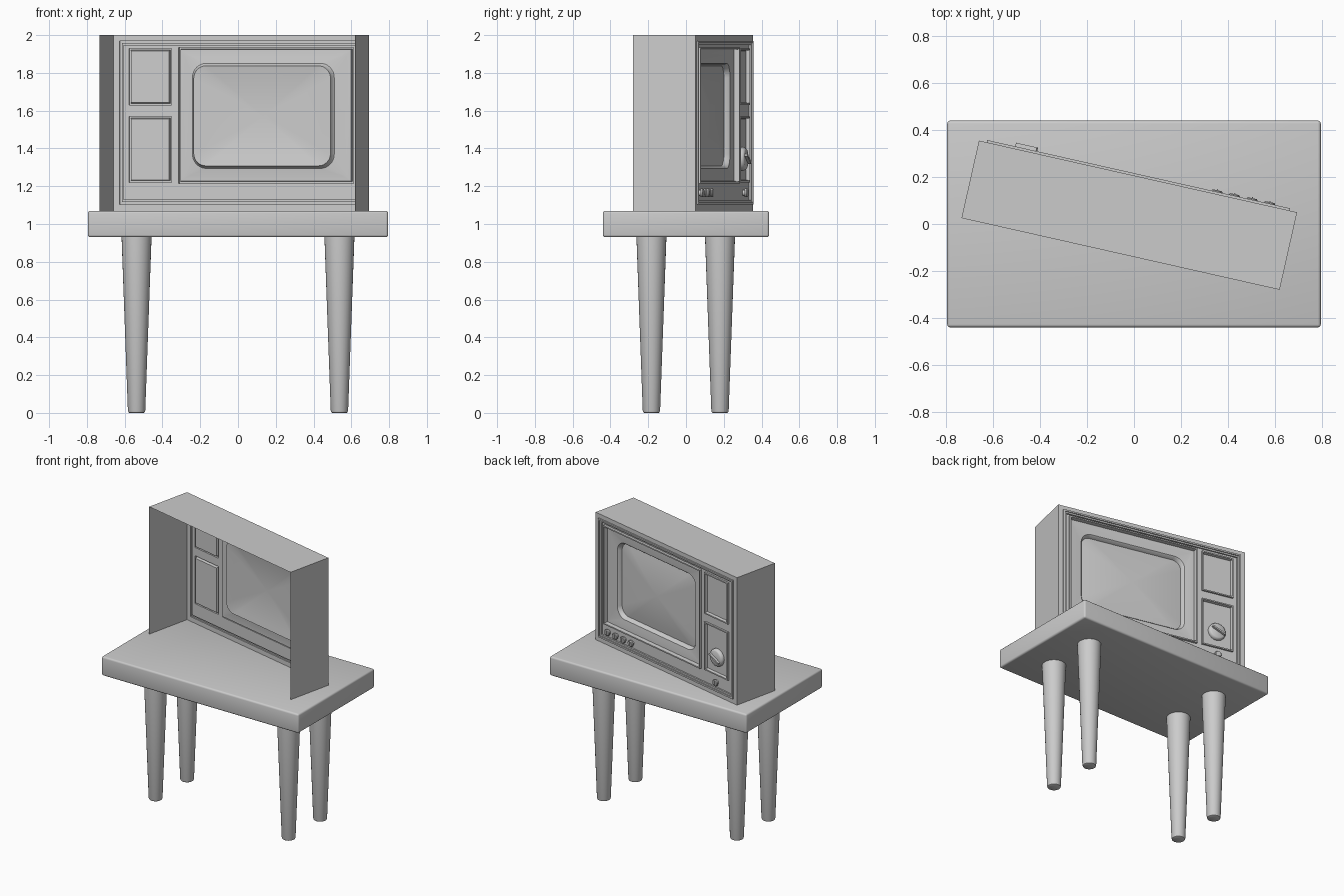
import bpy, bmesh, math
from mathutils import Matrix, Vector

if "Cube" in bpy.data.objects:
    bpy.data.objects.remove(bpy.data.objects["Cube"])

TV = Matrix.Translation((-0.02, 0.0375, 0)) @ Matrix.Rotation(math.radians(-12.7), 4, 'Z')


def finish(name, bm, matrix=None, recalc=True, angle=35):
    bmesh.ops.remove_doubles(bm, verts=bm.verts, dist=0.0001)
    if recalc:
        bmesh.ops.recalc_face_normals(bm, faces=bm.faces)
    me = bpy.data.meshes.new(name)
    bm.to_mesh(me)
    bm.free()
    ob = bpy.data.objects.new(name, me)
    bpy.context.collection.objects.link(ob)
    if matrix:
        ob.matrix_world = matrix
    bpy.ops.object.select_all(action='DESELECT')
    bpy.context.view_layer.objects.active = ob
    ob.select_set(True)
    bpy.ops.object.shade_smooth_by_angle(angle=math.radians(angle))
    return ob


def rounded(x0, x1, z0, z1, r, y, n=8):
    """Rounded rectangle loop in the xz plane at depth y."""
    pts = []
    corners = [(x1 - r, z1 - r), (x0 + r, z1 - r), (x0 + r, z0 + r), (x1 - r, z0 + r)]
    for k, (cx, cz) in enumerate(corners):
        for i in range(n + 1):
            a = math.pi / 2 * (k + i / n)
            pts.append(Vector((cx + r * math.cos(a), y, cz + r * math.sin(a))))
    return pts


def loft(bm, loops, cap=True):
    """Skin from the outer loop inwards, facing +y."""
    rows = [[bm.verts.new(p) for p in lp] for lp in loops]
    n = len(rows[0])
    for a, b in zip(rows, rows[1:]):
        for i in range(n):
            j = (i + 1) % n
            bm.faces.new((a[j], a[i], b[i], b[j]))
    if cap:
        bm.faces.new(rows[-1][::-1])


def revolve(bm, profile, n=32):
    """Lathe (radius, z) pairs about z, with capped ends."""
    rows = [[bm.verts.new((r * math.cos(2 * math.pi * i / n), r * math.sin(2 * math.pi * i / n), z))
             for i in range(n)] for r, z in profile]
    for a, b in zip(rows, rows[1:]):
        for i in range(n):
            j = (i + 1) % n
            bm.faces.new((a[i], a[j], b[j], b[i]))
    bm.faces.new(rows[0][::-1])
    bm.faces.new(rows[-1])


# table top with softened edges
bm = bmesh.new()
bmesh.ops.create_cube(bm, size=1, matrix=Matrix.Translation((0, 0, 1.0)) @ Matrix.Diagonal((1.59, 0.88, 0.14, 1)))
bmesh.ops.bevel(bm, geom=bm.edges[:], offset=0.013, segments=3, profile=0.5, affect='EDGES')
finish("table_top", bm)

# four tapered legs
for sx in (-0.537, 0.537):
    for y in (-0.183, 0.18):
        bm = bmesh.new()
        revolve(bm, [(0.038, 0), (0.043, 0.003), (0.046, 0.012), (0.079, 0.92), (0.079, 0.935)])
        finish("table_leg", bm, Matrix.Translation((sx, y, 0)))

# television case: thin walls, open at the back
W, D, Z0, Z1 = 0.694, 0.169, 1.07, 2.0
bm = bmesh.new()
f = [bm.verts.new((x, D, z)) for x, z in ((-W, Z0), (-W, Z1), (W, Z1), (W, Z0))]
b = [bm.verts.new((x, -D, z)) for x, z in ((-W, Z0), (-W, Z1), (W, Z1), (W, Z0))]
for i in range(3):
    bm.faces.new((f[i], f[i + 1], b[i + 1], b[i]))
finish("tv_case", bm, TV, recalc=False)

# front border and raised stepped trim around the panel
FACE = 0.160


def frame(inset, y):
    return rounded(-W + inset, W - inset, Z0 + inset, Z1 - inset * 0.9, 0.0, y, 1)


bm = bmesh.new()
loft(bm, [frame(0, D), frame(0.034, D), frame(0.034, D + 0.010), frame(0.046, D + 0.010),
          frame(0.046, D + 0.002), frame(0.058, D + 0.002), frame(0.058, FACE)], cap=False)
finish("front_trim", bm, TV, recalc=False)

# front panel with openings for the screen and the two control boxes
upper = (-0.607, -0.376, 1.63, 1.93)
lower = (-0.607, -0.376, 1.22, 1.57)
opening = (-0.338, 0.611, 1.215, 1.935)
holes = (upper, lower, opening)
inx, inz0, inz1 = W - 0.058, Z0 + 0.058, Z1 - 0.0522
xs = sorted({-inx, inx, *[h[0] for h in holes], *[h[1] for h in holes]})
zs = sorted({inz0, inz1, *[h[2] for h in holes], *[h[3] for h in holes]})
bm = bmesh.new()
for x0, x1 in zip(xs, xs[1:]):
    for z0, z1 in zip(zs, zs[1:]):
        mx, mz = (x0 + x1) / 2, (z0 + z1) / 2
        if not any(h[0] < mx < h[1] and h[2] < mz < h[3] for h in holes):
            bm.faces.new([bm.verts.new((x, FACE, z)) for x, z in ((x1, z0), (x0, z0), (x0, z1), (x1, z1))])
finish("front_panel", bm, TV, recalc=False)


# control boxes: raised rim and recessed floor
def inset(h, d, y, r=0.0):
    return rounded(h[0] + d, h[1] - d, h[2] + d, h[3] - d, r, y)


for name, h in (("upper_control_box", upper), ("lower_control_box", lower)):
    bm = bmesh.new()
    loft(bm, [inset(h, 0, FACE), inset(h, 0, 0.173), inset(h, 0.009, 0.173), inset(h, 0.013, 0.153)])
    finish(name, bm, TV, recalc=False)

# screen surround, stepping in to the glass
s = (-0.253, 0.505, 1.30, 1.845)
surround = [inset(opening, 0, FACE), inset(opening, 0, 0.178), inset(opening, 0.009, 0.178),
            inset(opening, 0.012, 0.149), inset(opening, 0.042, 0.147, 0.02),
            inset(s, -0.006, 0.142, 0.076), inset(s, 0, 0.136, 0.07), inset(s, 0.008, 0.112, 0.065)]
bm = bmesh.new()
loft(bm, surround, cap=False)
finish("screen_surround", bm, TV, recalc=False)

# bulging glass
edge = surround[-1]
mid = Vector(((s[0] + s[1]) / 2, 0, (s[2] + s[3]) / 2))
glass = []
for k in (1, 0.85, 0.7, 0.55, 0.4, 0.25, 0.1, 0.02):
    glass.append([Vector((mid.x + (p.x - mid.x) * k, 0.112 + 0.026 * (1 - k * k), mid.z + (p.z - mid.z) * k))
                  for p in edge])
bm = bmesh.new()
loft(bm, glass)
finish("screen_glass", bm, TV, recalc=False)


# knobs: lathed about the forward axis with a grip bar
def knob(name, x, z, y0, profile, bar, tilt):
    bm = bmesh.new()
    revolve(bm, profile, 28)
    top = profile[-1][1]
    bmesh.ops.create_cube(bm, size=1, matrix=Matrix.Rotation(tilt, 4, 'Z')
                          @ Matrix.Translation((0, 0, top)) @ Matrix.Diagonal((*bar, 1)))
    finish(name, bm, TV @ Matrix.Translation((x, y0, z)) @ Matrix.Rotation(-math.pi / 2, 4, 'X'))


knob("channel_dial", -0.49, 1.345, 0.153,
     [(0.062, 0), (0.062, 0.012), (0.056, 0.022), (0.050, 0.026)], (0.10, 0.012, 0.032), math.radians(-25))
small = [(0.015, 0), (0.015, 0.012), (0.023, 0.012), (0.023, 0.022), (0.019, 0.026)]
for x in (0.342, 0.418, 0.495, 0.572):
    knob("small_knob", x, 1.165, FACE, small, (0.034, 0.005, 0.008), math.radians(90))
knob("power_knob", -0.49, 1.165, FACE, small, (0.034, 0.005, 0.008), math.radians(90))
